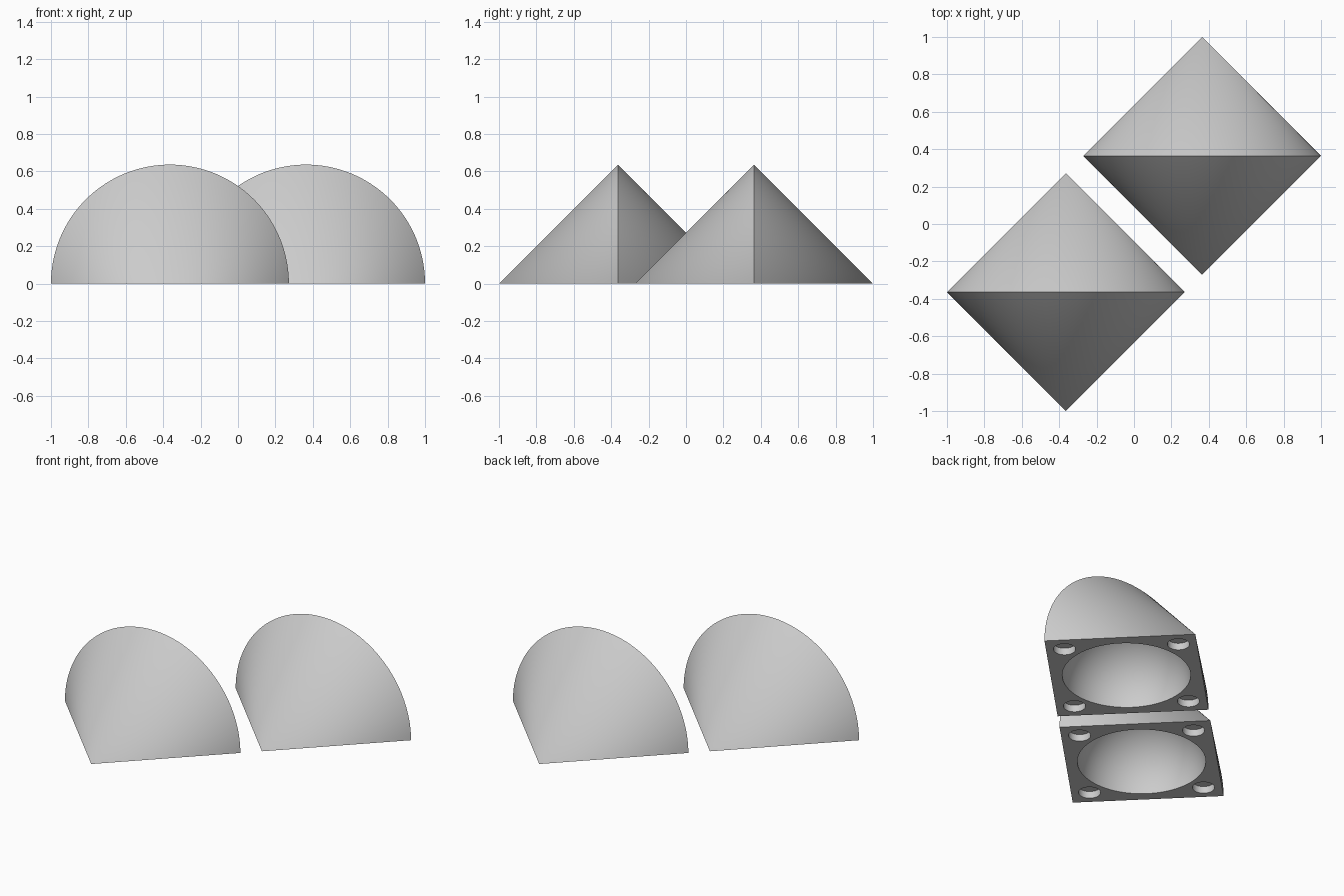
import bpy, bmesh, math
from mathutils import Matrix

if "Cube" in bpy.data.objects:
    bpy.data.objects.remove(bpy.data.objects["Cube"])

R = 0.636            # radius and half length of the double cone
OFFSET = 0.364       # distance of each half from the centre, in x and y
CAVITY_R = 0.382
HOLE_R, HOLE_DEPTH = 0.066, 0.045
HOLE_POS = R - 0.11 * math.sqrt(2)   # hole distance along the square's diagonals
SEGMENTS = 72

grey = bpy.data.materials.new("light grey")
grey.diffuse_color = (0.6, 0.6, 0.6, 1)
grey.use_nodes = True
grey.node_tree.nodes["Principled BSDF"].inputs["Base Color"].default_value = grey.diffuse_color


def make_object(name, bm):
    bmesh.ops.recalc_face_normals(bm, faces=bm.faces)
    mesh = bpy.data.meshes.new(name)
    bm.to_mesh(mesh)
    bm.free()
    mesh.materials.append(grey)
    obj = bpy.data.objects.new(name, mesh)
    bpy.context.collection.objects.link(obj)
    return obj


def half_double_cone(name):
    # Half-circle rim joined to a front and a back tip, closed by a square base
    bm = bmesh.new()
    rim = []
    for i in range(SEGMENTS + 1):
        a = math.pi * i / SEGMENTS
        z = 0 if i in (0, SEGMENTS) else R * math.sin(a)
        rim.append(bm.verts.new((R * math.cos(a), 0, z)))
    front, back = bm.verts.new((0, -R, 0)), bm.verts.new((0, R, 0))
    for a, b in zip(rim, rim[1:]):
        bm.faces.new((a, b, front))
        bm.faces.new((b, a, back))
    bm.faces.new((rim[0], front, rim[-1], back))
    return make_object(name, bm)


def base_cutter():
    # Round cavity and four shallow corner holes
    bm = bmesh.new()
    bmesh.ops.create_uvsphere(bm, u_segments=64, v_segments=33, radius=CAVITY_R)
    for k in range(4):
        a = k * math.pi / 2
        spot = Matrix.Translation((HOLE_POS * math.cos(a), HOLE_POS * math.sin(a), 0))
        bmesh.ops.create_cone(bm, cap_ends=True, segments=32, radius1=HOLE_R,
                              radius2=HOLE_R, depth=2 * HOLE_DEPTH, matrix=spot)
    return make_object("base_cutter", bm)


cutter = base_cutter()
cutter.hide_render = True
for name, side in (("front_left_half", -1), ("back_right_half", 1)):
    half = half_double_cone(name)
    cut = half.modifiers.new("base holes", 'BOOLEAN')
    cut.operation, cut.solver, cut.object = 'DIFFERENCE', 'EXACT', cutter
    bpy.ops.object.select_all(action='DESELECT')
    half.select_set(True)
    bpy.context.view_layer.objects.active = half
    bpy.ops.object.modifier_apply(modifier=cut.name)
    bpy.ops.object.shade_smooth_by_angle(angle=math.radians(30))
    half.location = (side * OFFSET, side * OFFSET, 0)
bpy.data.objects.remove(cutter)
